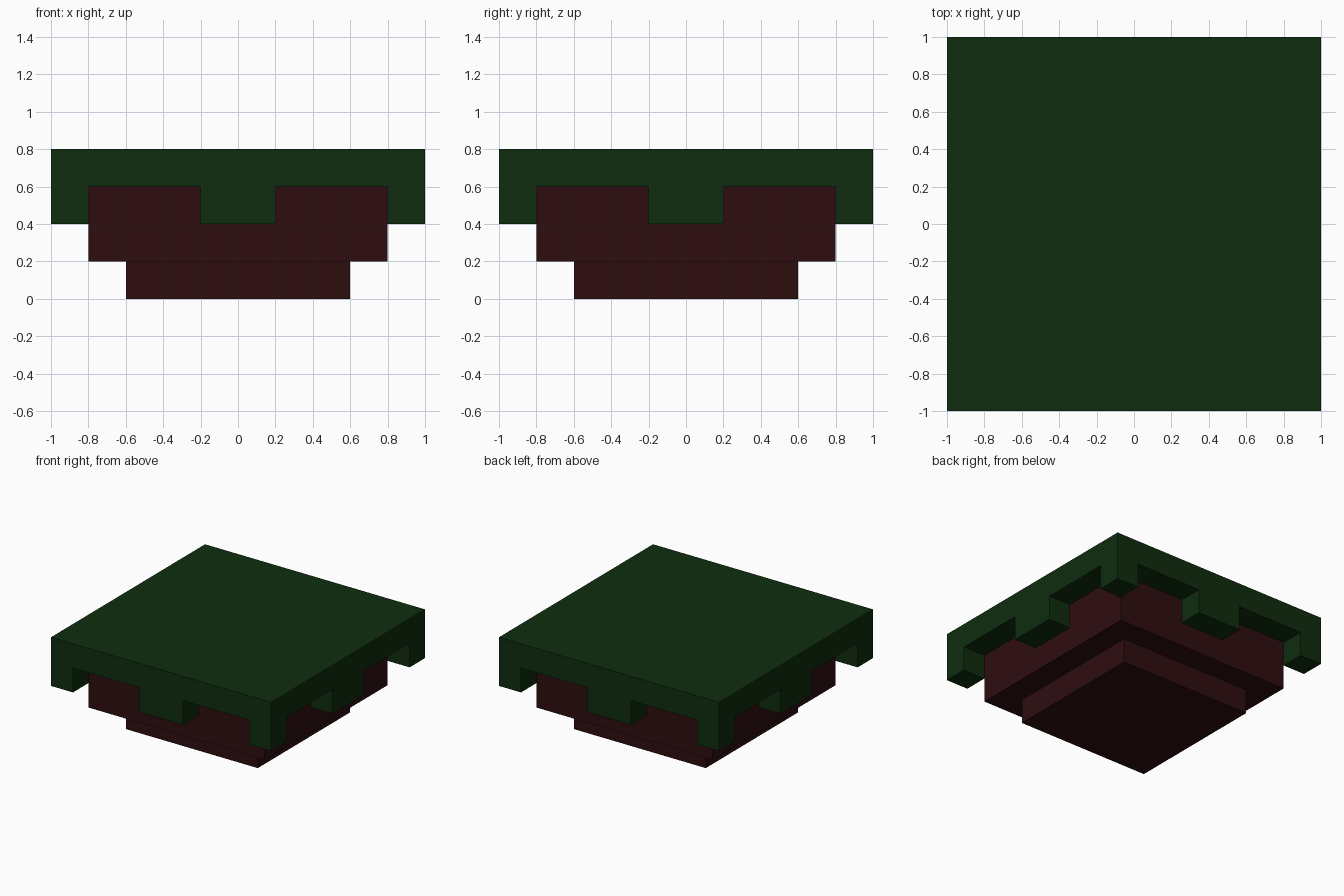
import bpy, bmesh
from mathutils import Vector

if "Cube" in bpy.data.objects:
    bpy.data.objects.remove(bpy.data.objects["Cube"])


def material(name, rgb):
    mat = bpy.data.materials.new(name)
    mat.diffuse_color = (*rgb, 1.0)
    mat.use_nodes = True
    mat.node_tree.nodes["Principled BSDF"].inputs["Base Color"].default_value = mat.diffuse_color
    return mat


def finish(bm, name, mat):
    bmesh.ops.recalc_face_normals(bm, faces=bm.faces[:])
    mesh = bpy.data.meshes.new(name)
    bm.to_mesh(mesh)
    bm.free()
    mesh.materials.append(mat)
    obj = bpy.data.objects.new(name, mesh)
    bpy.context.collection.objects.link(obj)
    return obj


def extrude(bm, faces, dz):
    new = bmesh.ops.extrude_face_region(bm, geom=faces)["geom"]
    verts = [v for v in new if isinstance(v, bmesh.types.BMVert)]
    bmesh.ops.translate(bm, verts=verts, vec=Vector((0, 0, dz)))


green = material("grass green", (0.0046, 0.0255, 0.0046))
brown = material("earth brown", (0.0275, 0.0042, 0.0050))

# Grass: slab on a cell grid, with tabs hanging at corners and edge middles
cuts = (-1.0, -0.8, -0.2, 0.2, 0.8, 1.0)
bm = bmesh.new()
grid = [[bm.verts.new((x, y, 0.6)) for x in cuts] for y in cuts]
tabs = []
for j in range(5):
    for i in range(5):
        face = bm.faces.new((grid[j][i], grid[j][i + 1],
                             grid[j + 1][i + 1], grid[j + 1][i]))
        on_rim = i in (0, 4) or j in (0, 4)
        if on_rim and i % 2 == 0 and j % 2 == 0:
            tabs.append(face)
extrude(bm, bm.faces[:], 0.2)
extrude(bm, tabs, -0.2)
finish(bm, "grass_top", green)

# Earth: stepped square block, narrower at the foot
bm = bmesh.new()
rings = []
for half, z in ((0.6, 0.0), (0.6, 0.2), (0.8, 0.2), (0.8, 0.6)):
    rings.append([bm.verts.new((sx * half, sy * half, z))
                  for sx, sy in ((-1, -1), (1, -1), (1, 1), (-1, 1))])
for a, b in zip(rings, rings[1:]):
    for k in range(4):
        n = (k + 1) % 4
        bm.faces.new((a[k], a[n], b[n], b[k]))
bm.faces.new(rings[0][::-1])
bm.faces.new(rings[-1])
finish(bm, "earth_block", brown)
